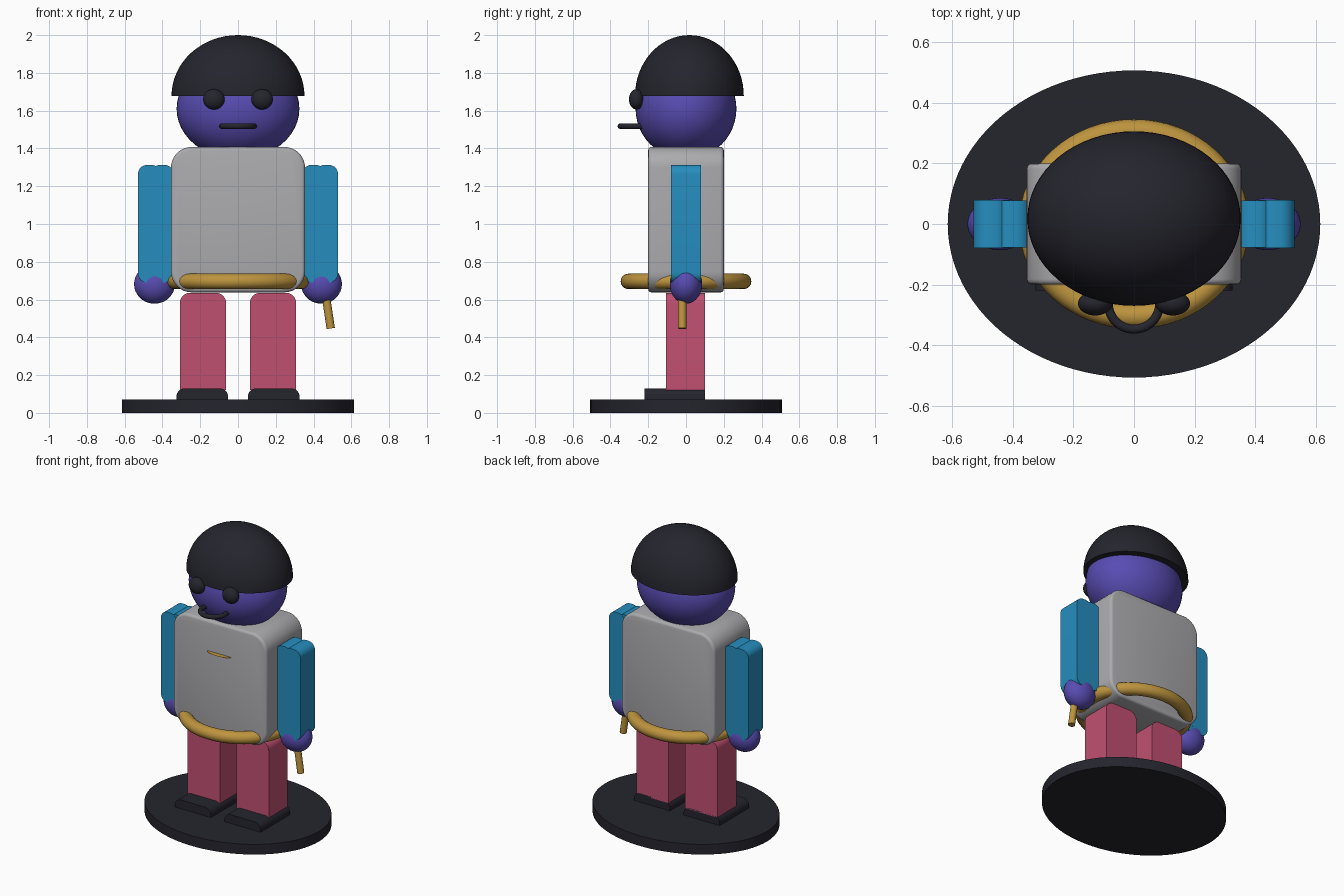
import bpy, bmesh, math
from mathutils import Matrix, Vector

cube = bpy.data.objects.get("Cube")
if cube:
    bpy.data.objects.remove(cube, do_unlink=True)


def material(name, rgb):
    m = bpy.data.materials.new(name)
    m.use_nodes = True
    m.diffuse_color = (*rgb, 1)
    m.node_tree.nodes["Principled BSDF"].inputs["Base Color"].default_value = (*rgb, 1)
    return m


DARK = material("charcoal", (0.018, 0.018, 0.027))
GREY = material("shirt_grey", (0.41, 0.41, 0.43))
BLUE = material("sleeve_blue", (0.019, 0.27, 0.52))
PINK = material("trouser_pink", (0.53, 0.08, 0.165))
GOLD = material("gold", (0.51, 0.296, 0.048))
SKIN = material("skin_violet", (0.098, 0.072, 0.445))


def finish(obj, name, mat):
    obj.name = name
    obj.data.name = name
    obj.data.materials.append(mat)
    bpy.ops.object.select_all(action="DESELECT")
    obj.select_set(True)
    bpy.context.view_layer.objects.active = obj
    bpy.ops.object.transform_apply(location=True, rotation=True, scale=True)
    bpy.ops.object.shade_smooth_by_angle(angle=math.radians(35))
    return obj


def slab(name, mat, x, y, z, top=0, bottom=0, rim=0):
    """Box between (min, max) pairs; its edges along y are rounded."""
    bm = bmesh.new()
    bmesh.ops.create_cube(bm, size=1)
    for v in bm.verts:
        v.co = [(a + b) / 2 + c * (b - a) for c, (a, b) in zip(v.co, (x, y, z))]
    mid = sum(z) / 2
    for radius, upper in ((top, True), (bottom, False)):
        edges = [e for e in bm.edges if abs(e.verts[0].co.y - e.verts[1].co.y) > 0.01
                 and all((v.co.z > mid) == upper for v in e.verts)]
        if radius:
            bmesh.ops.bevel(bm, geom=edges, offset=radius, segments=8, profile=0.5, affect="EDGES")
    if rim:
        edges = [e for e in bm.edges if abs(e.verts[0].co.y - e.verts[1].co.y) < 1e-4
                 and abs(abs(e.verts[0].co.y - sum(y) / 2) - (y[1] - y[0]) / 2) < 1e-4]
        bmesh.ops.bevel(bm, geom=edges, offset=rim, segments=3, profile=0.5, affect="EDGES")
    mesh = bpy.data.meshes.new(name)
    bm.to_mesh(mesh)
    bm.free()
    obj = bpy.data.objects.new(name, mesh)
    bpy.context.collection.objects.link(obj)
    return finish(obj, name, mat)


def ball(name, mat, centre, radii):
    bpy.ops.mesh.primitive_uv_sphere_add(segments=48, ring_count=24, location=centre)
    bpy.context.object.scale = radii
    return finish(bpy.context.object, name, mat)


def ring(name, mat, centre, major, minor, stretch=1):
    bpy.ops.mesh.primitive_torus_add(location=centre, major_radius=major, minor_radius=minor,
                                     major_segments=64, minor_segments=16)
    bpy.context.object.scale.x = stretch
    return finish(bpy.context.object, name, mat)


# Oval stand
bpy.ops.mesh.primitive_cylinder_add(vertices=96, radius=1, depth=0.07, location=(0, 0, 0.035))
bpy.context.object.scale = (0.615, 0.507, 1)
finish(bpy.context.object, "stand", DARK)

# Torso and belt
slab("torso", GREY, (-0.355, 0.355), (-0.2, 0.2), (0.638, 1.408), 0.11, 0.11, 0.018)
ring("belt", GOLD, (0, 0, 0.696), 0.305, 0.041, 1.1)

# Wafer thin badge standing out from the chest
bpy.ops.mesh.primitive_circle_add(vertices=32, radius=0.09, fill_type="NGON",
                                  location=(0, -0.2, 1.2))
bpy.context.object.scale.y = 0.4
finish(bpy.context.object, "chest_badge", GOLD)

# Limbs and eyes, once per side
for side, s in (("left", 1), ("right", -1)):
    def span(a, b):
        return tuple(sorted((s * a, s * b)))

    slab(side + "_shoe", DARK, span(0.052, 0.326), (-0.22, 0.1), (0.065, 0.13), 0.045)
    slab(side + "_leg", PINK, span(0.063, 0.308), (-0.106, 0.1), (0.12, 0.636), 0.055)
    slab(side + "_sleeve_inner", BLUE, span(0.34, 0.46), (-0.078, 0.078), (0.69, 1.313), 0.05, 0.05)
    slab(side + "_sleeve_outer", BLUE, span(0.41, 0.53), (-0.079, 0.079), (0.69, 1.313), 0.05, 0.05)
    ball(side + "_hand", SKIN, (s * 0.442, 0, 0.682), (0.108, 0.086, 0.104))
    ball(side + "_eye", DARK, (s * 0.128, -0.262, 1.66), (0.057, 0.04, 0.054))

# Short stick held in the left hand
low, high = Vector((0.491, -0.02, 0.447)), Vector((0.456, -0.02, 0.68))
axis = high - low
bpy.ops.mesh.primitive_cylinder_add(vertices=24, radius=0.022, depth=axis.length,
                                    location=(low + high) / 2,
                                    rotation=axis.to_track_quat("Z", "Y").to_euler())
finish(bpy.context.object, "stick", GOLD)

# Head and mouth
ball("head", SKIN, (0, 0, 1.61), (0.325, 0.267, 0.267))
ring("mouth", DARK, (0, -0.262, 1.518), 0.085, 0.015)

# Half-dome cap with a flat underside
bm = bmesh.new()
bmesh.ops.create_uvsphere(bm, u_segments=64, v_segments=32, radius=1)
cut = bmesh.ops.bisect_plane(bm, geom=bm.verts[:] + bm.edges[:] + bm.faces[:],
                             plane_co=(0, 0, 0), plane_no=(0, 0, 1), clear_inner=True)
bmesh.ops.holes_fill(bm, edges=[e for e in bm.edges if e.is_boundary])
bmesh.ops.transform(bm, verts=bm.verts, matrix=Matrix.Translation((0, 0.018, 1.678))
                    @ Matrix.Diagonal((0.352, 0.288, 0.322, 1)))
bmesh.ops.recalc_face_normals(bm, faces=bm.faces)
mesh = bpy.data.meshes.new("cap")
bm.to_mesh(mesh)
bm.free()
cap = bpy.data.objects.new("cap", mesh)
bpy.context.collection.objects.link(cap)
finish(cap, "cap", DARK)
